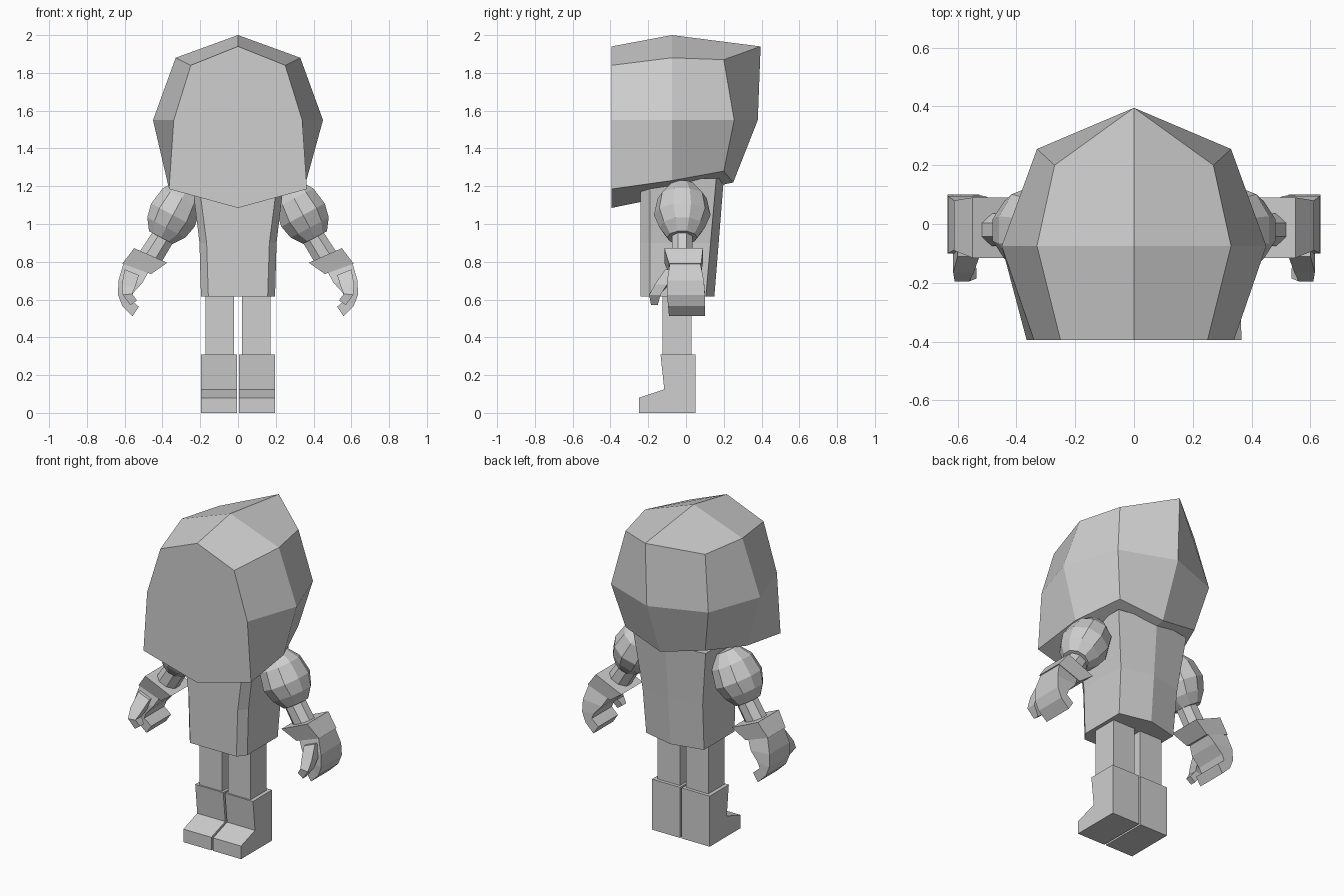
import bpy, bmesh, math
from mathutils import Vector

if "Cube" in bpy.data.objects:
    bpy.data.objects.remove(bpy.data.objects["Cube"])

grey = bpy.data.materials.new("light_grey")
grey.diffuse_color = (0.62, 0.62, 0.62, 1)
grey.use_nodes = True
grey.node_tree.nodes["Principled BSDF"].inputs["Base Color"].default_value = grey.diffuse_color


def finish(name, bm, mirror=False):
    bmesh.ops.recalc_face_normals(bm, faces=bm.faces)
    me = bpy.data.meshes.new(name)
    bm.to_mesh(me)
    bm.free()
    me.materials.append(grey)
    ob = bpy.data.objects.new(name, me)
    bpy.context.collection.objects.link(ob)
    if mirror:
        m = ob.modifiers.new("mirror", 'MIRROR')
        m.use_mirror_merge = False
    return ob


def loft(name, rings, mirror=False, caps=(True, True)):
    """Skin a list of equal-length closed rings of points."""
    bm = bmesh.new()
    vs = [[bm.verts.new(p) for p in r] for r in rings]
    n = len(vs[0])
    for a, b in zip(vs, vs[1:]):
        for i in range(n):
            j = (i + 1) % n
            bm.faces.new((a[i], a[j], b[j], b[i]))
    if caps[0]:
        bm.faces.new(vs[0])
    if caps[1]:
        bm.faces.new(vs[-1])
    return finish(name, bm, mirror)


def sym(half):
    """Close a half ring that starts and ends on the centre plane."""
    return half + [(-x, y, z) for x, y, z in half[-2:0:-1]]


# Head: three rings from face to back, closed by a pointed back
bm = bmesh.new()
front = [(0, -.395, 1.94), (.25, -.395, 1.84), (.34, -.395, 1.55), (.365, -.395, 1.185), (0, -.395, 1.085)]
mid = [(0, -.075, 2.0), (.33, -.075, 1.88), (.45, -.075, 1.55), (.362, -.075, 1.23), (0, -.075, 1.15)]
back = [(0, .395, 1.94), (.27, .2, 1.87), (.33, .255, 1.55), (.27, .2, 1.28), (0, .25, 1.22)]
r = [[bm.verts.new(p) for p in sym(h)] for h in (front, mid, back)]
for a, b in zip(r, r[1:]):
    for i in range(8):
        j = (i + 1) % 8
        bm.faces.new((a[i], a[j], b[j], b[i]))
bm.faces.new(r[0])
hub = bm.verts.new((0, .38, 1.55))
for i in (0, 2, 4, 6):
    if i in (0, 4):
        bm.faces.new((r[2][i], r[2][(i + 1) % 8], r[2][(i + 2) % 8], hub))
    else:
        bm.faces.new((r[2][i], r[2][i + 1], r[2][(i + 2) % 8], hub))
finish("head", bm)


# Torso: chamfered front, ridged back
def torso_ring(z, xf, xs, yb, yc):
    half = [(0, -.24, z), (xf, -.24, z), (xs, -.19, z), (xs, yb, z), (0, yc, z)]
    return sym(half)


loft("torso", [torso_ring(.615, .157, .196, .105, .15),
               torso_ring(.90, .166, .204, .13, .173),
               torso_ring(1.24, .21, .245, .16, .2)])


# Legs and boots
def box_ring(x0, x1, y0, y1, z):
    return [(x0, y0, z), (x1, y0, z), (x1, y1, z), (x0, y1, z)]


loft("leg", [box_ring(.02, .173, -.125, .03, z) for z in (.28, .65)], True)
boot = [(-.25, 0), (.05, 0), (.05, .31), (-.135, .31), (-.115, .125), (-.25, .08)]
loft("boot", [[(x, y, z) for y, z in boot] for x in (.006, .196)], True)

# Arm axis points down and outwards; U is across it, away from the body
D = Vector((.47, 0, -.88)).normalized()
U = Vector((.88, 0, .47)).normalized()


def arm_ring(cx, cz, ru, ry, n, cy=-.02, turn=0.0):
    out = []
    for k in range(n):
        a = turn + 2 * math.pi * k / n
        out.append(Vector((cx, cy, cz)) + U * ru * math.cos(a) + Vector((0, ry * math.sin(a), 0)))
    return out


# Shoulder ball
ball = []
for s, ru, ry in ((-.155, .065, .07), (-.08, .12, .13), (.02, .137, .15), (.095, .12, .12), (.155, .075, .08)):
    c = Vector((.335, 0, 1.065)) + D * s
    ball.append(arm_ring(c.x, c.z, ru, ry, 10, turn=math.pi / 10))
loft("shoulder", ball, True)

# Forearm
loft("forearm", [arm_ring(.385, .95, .065, .06, 8, turn=math.pi / 8),
                 arm_ring(.485, .79, .07, .06, 8, turn=math.pi / 8)], True)


# Four-sided sections with inner and outer x,z ends
def slab(inner, outer, y0, y1):
    return [(inner[0], y0, inner[1]), (outer[0], y0, outer[1]),
            (outer[0], y1, outer[1]), (inner[0], y1, inner[1])]


# Flared cuff
loft("cuff", [slab((.375, .795), (.55, .872), -.115, .09),
              slab((.46, .735), (.612, .79), -.09, .08)], True)

# Palm and curled fingers
loft("hand", [slab((.475, .745), (.605, .795), -.085, .075),
              slab((.505, .69), (.633, .70), -.10, .095),
              slab((.555, .635), (.635, .625), -.10, .10),
              slab((.57, .60), (.612, .565), -.095, .10),
              slab((.525, .562), (.558, .512), -.09, .10)], True)

# Thumb
loft("thumb", [slab((.525, .73), (.60, .76), -.11, -.04),
               slab((.545, .665), (.615, .68), -.165, -.10),
               slab((.56, .63), (.61, .625), -.195, -.135),
               slab((.535, .595), (.57, .57), -.185, -.15)], True)
